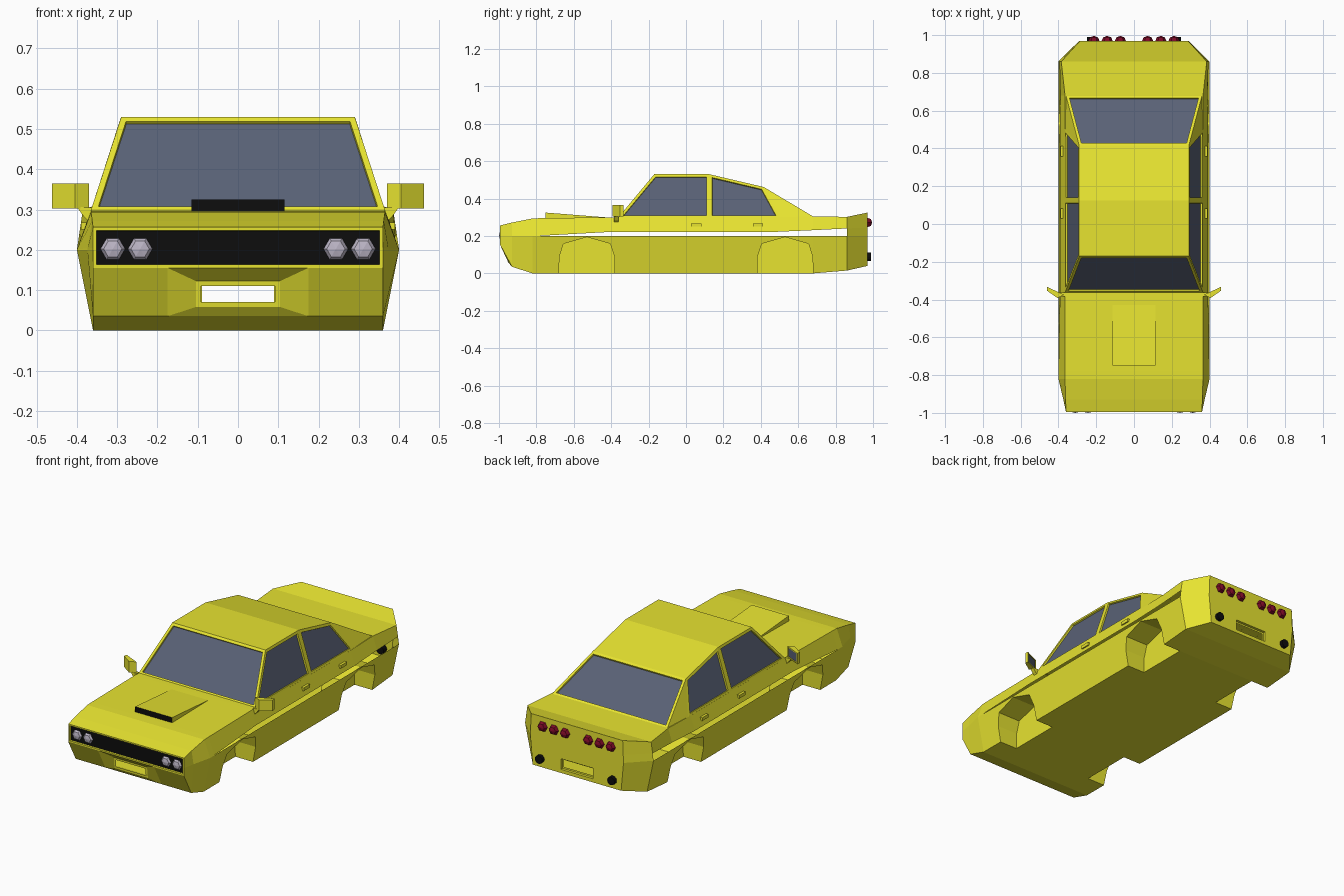
import bpy, bmesh, math
from mathutils import Matrix

if "Cube" in bpy.data.objects:
    bpy.data.objects.remove(bpy.data.objects["Cube"])


def material(name, rgb):
    m = bpy.data.materials.new(name)
    m.diffuse_color = (*rgb, 1)
    m.use_nodes = True
    m.node_tree.nodes["Principled BSDF"].inputs["Base Color"].default_value = m.diffuse_color
    return m


PAINT = material("paint", (0.8, 0.77, 0.03))
BLACK = material("black_trim", (0.004, 0.004, 0.004))
GAP = material("opening", (1, 1, 1))
GLASS = material("glass", (0.1, 0.12, 0.18))
LAMP = material("lamp", (0.5, 0.46, 0.56))
RED = material("tail_red", (0.2, 0.003, 0.02))


def finish(bm, name, mats, fix_normals=True):
    if fix_normals:
        bmesh.ops.recalc_face_normals(bm, faces=bm.faces)
    me = bpy.data.meshes.new(name)
    bm.to_mesh(me)
    bm.free()
    for m in mats:
        me.materials.append(m)
    ob = bpy.data.objects.new(name, me)
    bpy.context.collection.objects.link(ob)
    return ob


def prism(bm, base, top):
    """Closed solid between two matching outlines; returns base, top, side faces."""
    a = [bm.verts.new(p) for p in base]
    b = [bm.verts.new(p) for p in top]
    n = len(a)
    faces = [bm.faces.new(a[::-1]), bm.faces.new(b)]
    faces += [bm.faces.new((a[i], a[(i + 1) % n], b[(i + 1) % n], b[i])) for i in range(n)]
    return faces


def prism_x(bm, pts, x0, x1):
    return prism(bm, [(x0, y, z) for y, z in pts], [(x1, y, z) for y, z in pts])


def inset(bm, face, width, depth=0.0):
    bmesh.ops.inset_individual(bm, faces=[face], thickness=width, depth=depth,
                               use_even_offset=True)


def recess(bm, face, frame, depth, mat):
    bm.normal_update()
    inset(bm, face, frame)
    inset(bm, face, 0.001, -depth)
    face.material_index = mat


# --- Lower body: cross-sections lofted along y ---
# y, bottom x/z, widest x, stripe top z, shoulder x/z
WIDE_Z = 0.2
stations = [
    (-0.995, 0.36, 0.155, 0.36, 0.205, 0.36, 0.256),
    (-0.93, 0.36, 0.035, 0.374, 0.203, 0.362, 0.272),
    (-0.82, 0.36, 0.0, 0.40, 0.202, 0.365, 0.294),
    (-0.78, 0.36, 0.0, 0.40, 0.201, 0.365, 0.295),
    (-0.40, 0.36, 0.0, 0.40, 0.222, 0.365, 0.30),
    (0.48, 0.36, 0.0, 0.40, 0.222, 0.365, 0.30),
    (0.68, 0.36, 0.0, 0.40, 0.231, 0.365, 0.305),
    (0.86, 0.36, 0.015, 0.40, 0.24, 0.385, 0.302),
    (0.97, 0.275, 0.04, 0.29, 0.245, 0.285, 0.325),
]
bm = bmesh.new()
rings = []
for y, xb, zb, xw, zs, xt, zt in stations:
    xs = xw + (xt - xw) * (zs - WIDE_Z) / (zt - WIDE_Z)
    half = [(0.175, zb), (xb, zb), (xw, WIDE_Z), (xs, zs), (xt, zt)]
    pts = half + [(-x, z) for x, z in half[::-1]]
    rings.append([bm.verts.new((x, y, z)) for x, z in pts])
for i, (a, b) in enumerate(zip(rings, rings[1:])):
    for j in range(10):
        k = (j + 1) % 10
        f = bm.faces.new((a[j], a[k], b[k], b[j]))
        if j in (2, 6) and 3 <= i <= 6:
            f.material_index = 2          # open slot along the side
        if i == 0 and j == 9:
            plate = f
nose = bm.faces.new(rings[0][::-1])
bm.faces.new(rings[-1])
bmesh.ops.recalc_face_normals(bm, faces=bm.faces)

# Front grille panel and number plate opening
recess(bm, nose, 0.008, 0.01, 1)
inset(bm, plate, 0.02)
for v in plate.verts:
    high = v.co.z > 0.095
    v.co = (math.copysign(0.104, v.co.x), -0.957 if high else -0.95, 0.122 if high else 0.058)
bm.normal_update()
inset(bm, plate, 0.012)
plate.material_index = 2
body = finish(bm, "body", [PAINT, BLACK, GAP])

# Cutter for wheel wells and the rear plate recess
bm = bmesh.new()
arch = [(-0.15, -0.05), (-0.147, 0.09), (-0.125, 0.158), (0, 0.194),
        (0.125, 0.158), (0.147, 0.09), (0.15, -0.05)]
for cy in (-0.53, 0.53):
    for s in (-1, 1):
        prism_x(bm, [(cy + y, z) for y, z in arch], s * 0.25, s * 0.5)
box = prism_x(bm, [(0.955, 0.06), (1.05, 0.06), (1.05, 0.12), (0.955, 0.12)], -0.1, 0.1)
bmesh.ops.recalc_face_normals(bm, faces=bm.faces)
floor = min(box, key=lambda f: f.calc_center_median().y)
inset(bm, floor, 0.01)
floor.material_index = 2
cutter = finish(bm, "cutter", [PAINT, BLACK, GAP])
cutter.hide_render = True
mod = body.modifiers.new("cut", "BOOLEAN")
mod.operation, mod.solver, mod.object = "DIFFERENCE", "EXACT", cutter
dg = bpy.context.evaluated_depsgraph_get()
mesh = bpy.data.meshes.new_from_object(body.evaluated_get(dg))
body.modifiers.clear()
body.data = mesh
bpy.data.objects.remove(cutter)

# Open up the slots and plate holes
bm = bmesh.new()
bm.from_mesh(mesh)
bmesh.ops.delete(bm, geom=[f for f in bm.faces if f.material_index == 2], context="FACES")
bm.to_mesh(mesh)
bm.free()

# --- Cabin with recessed windows ---
outline = [(0.366, -0.365, 0.296), (0.29, -0.17, 0.53), (0.29, 0.125, 0.53),
           (0.29, 0.415, 0.462), (0.36, 0.68, 0.304), (0.366, 0.505, 0.296),
           (0.366, 0.125, 0.296)]
bm = bmesh.new()
R = [bm.verts.new(p) for p in outline]
L = [bm.verts.new((-x, y, z)) for x, y, z in outline]
windows = []
for S in (R, L):
    windows += [bm.faces.new([S[i] for i in q]) for q in ((0, 6, 2, 1), (6, 5, 3, 2))]
    bm.faces.new((S[5], S[4], S[3]))
bands = [bm.faces.new((R[i], R[i + 1], L[i + 1], L[i])) for i in range(4)]
under = bm.faces.new([R[i] for i in (0, 6, 5, 4)] + [L[i] for i in (4, 5, 6, 0)])
bmesh.ops.recalc_face_normals(bm, faces=bm.faces)
bmesh.ops.delete(bm, geom=[under], context="FACES_ONLY")
for f in windows + [bands[0], bands[3]]:
    recess(bm, f, 0.015, 0.009, 1)
finish(bm, "cabin", [PAINT, GLASS], False)

# --- Hood scoop with black mouth ---
bm = bmesh.new()
fs = prism_x(bm, [(-0.75, 0.294), (-0.75, 0.325), (-0.42, 0.299)], -0.115, 0.115)
fs[2].material_index = 1
finish(bm, "hood_scoop", [PAINT, BLACK])

# --- Mirrors and door handles on both sides ---
head = [(0.37, -0.375), (0.405, -0.392), (0.462, -0.352), (0.46, -0.333)]
stalk = [(0.362, 0.305), (0.40, 0.306), (0.385, 0.285), (0.365, 0.265)]
for s, side in ((1, "right"), (-1, "left")):
    bm = bmesh.new()
    fs = prism(bm, [(s * x, y, 0.303) for x, y in head], [(s * x, y, 0.365) for x, y in head])
    prism(bm, [(s * x, -0.385, z) for x, z in stalk], [(s * x, -0.362, z) for x, z in stalk])
    bmesh.ops.recalc_face_normals(bm, faces=bm.faces)
    recess(bm, fs[5], 0.006, 0.002, 1)
    finish(bm, side + "_mirror", [PAINT, GLASS])
    for y, which in ((0.055, "front"), (0.385, "rear")):
        bm = bmesh.new()
        prism_x(bm, [(y - 0.027, 0.25), (y + 0.027, 0.25), (y + 0.027, 0.268),
                     (y - 0.027, 0.268)], s * 0.365, s * 0.39)
        finish(bm, f"{side}_{which}_door_handle", [PAINT])


# --- Lamps: six-sided domes pointing along y ---
def lamp(name, x, y, z, r, depth, mat):
    bm = bmesh.new()
    bmesh.ops.create_uvsphere(bm, u_segments=6, v_segments=4, radius=1, matrix=(
        Matrix.Translation((x, y, z)) @ Matrix.Diagonal((r, depth, r, 1))
        @ Matrix.Rotation(math.pi / 2, 4, "X") @ Matrix.Rotation(math.pi / 6, 4, "Z")))
    finish(bm, name, [mat])


for s, side in ((1, "right"), (-1, "left")):
    for i, x in enumerate((0.243, 0.311)):
        lamp(f"{side}_headlight_{i + 1}", s * x, -0.983, 0.202, 0.032, 0.017, LAMP)
    for i, x in enumerate((0.072, 0.142, 0.212)):
        lamp(f"{side}_tail_light_{i + 1}", s * x, 0.968, 0.272, 0.03, 0.028, RED)
    # Exhaust tips
    bm = bmesh.new()
    bmesh.ops.create_cone(bm, cap_ends=True, segments=12, radius1=0.023, radius2=0.023,
                          depth=0.05, matrix=Matrix.Translation((s * 0.225, 0.965, 0.088))
                          @ Matrix.Rotation(math.pi / 2, 4, "X"))
    finish(bm, side + "_exhaust", [BLACK])
